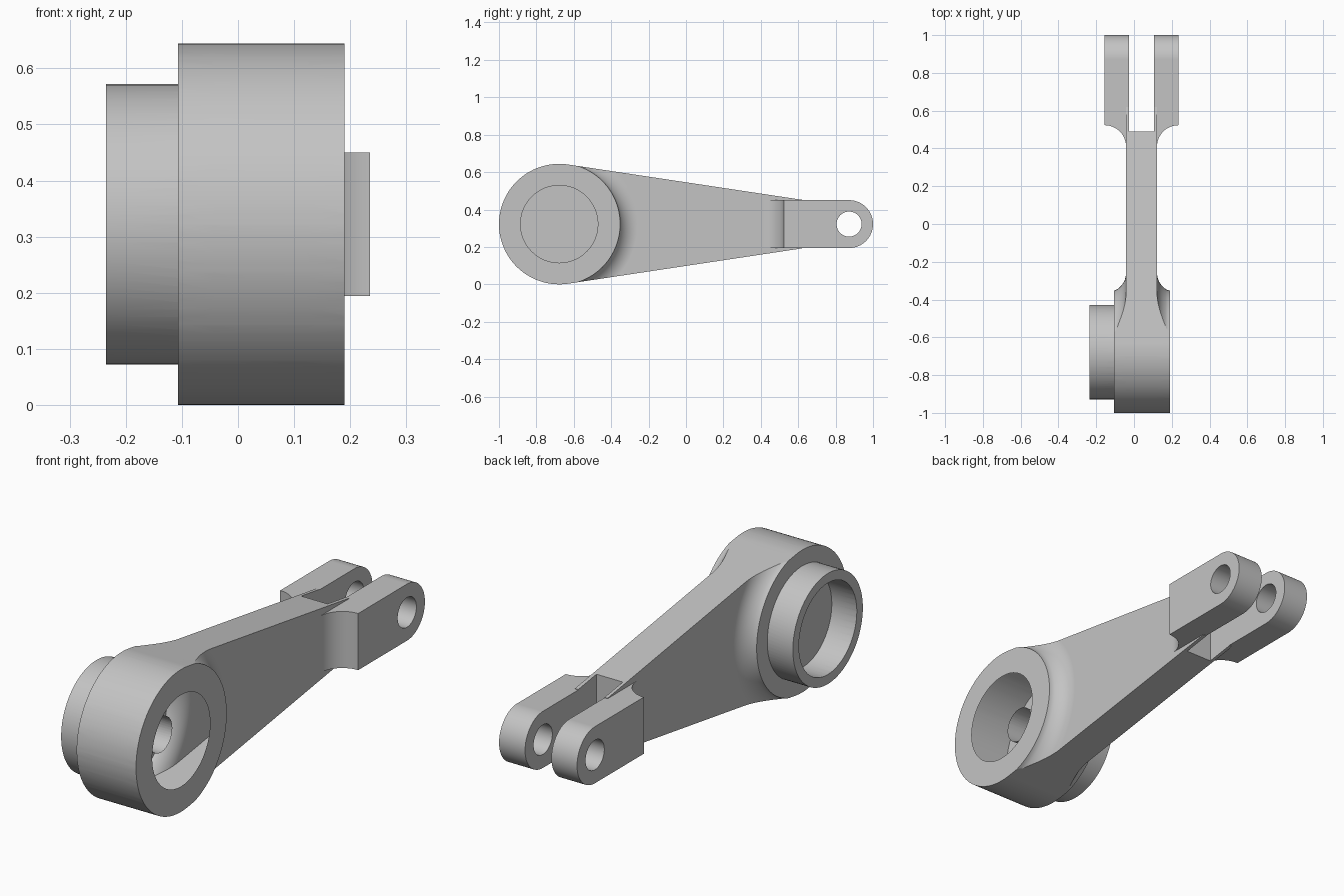
import bpy, bmesh
from math import sin, cos, pi, radians
from mathutils import Matrix, Vector

if "Cube" in bpy.data.objects:
    bpy.data.objects.remove(bpy.data.objects["Cube"])

HUB_Y, MID_Z, HUB_R = -0.678, 0.322, 0.322      # hub axis and radius
HUB_X = (-0.107, 0.19)
WEB_X = (-0.042, 0.122)
FORK_X = (-0.155, 0.235)
FORK_R = 0.128                                  # half height of the fork
MID_X = 0.04

steel = bpy.data.materials.new("grey_steel")
steel.use_nodes = True
colour = (0.55, 0.55, 0.55, 1)
steel.diffuse_color = colour
steel.node_tree.nodes["Principled BSDF"].inputs["Base Color"].default_value = colour


def finish(bm, name):
    bmesh.ops.recalc_face_normals(bm, faces=bm.faces)
    mesh = bpy.data.meshes.new(name)
    bm.to_mesh(mesh)
    bm.free()
    mesh.materials.append(steel)
    obj = bpy.data.objects.new(name, mesh)
    bpy.context.collection.objects.link(obj)
    return obj


def prism(name, points, axis, lo, hi):
    """Extrude an outline: (y, z) along x, or (x, y) along z."""
    bm = bmesh.new()
    place = (lambda p: (lo, *p)) if axis == "x" else (lambda p: (*p, lo))
    face = bm.faces.new([bm.verts.new(place(p)) for p in points])
    new = bmesh.ops.extrude_face_region(bm, geom=[face])["geom"]
    move = Vector((hi - lo, 0, 0) if axis == "x" else (0, 0, hi - lo))
    bmesh.ops.translate(bm, vec=move, verts=[v for v in new if isinstance(v, bmesh.types.BMVert)])
    return finish(bm, name)


def lathe(name, profile, steps=96):
    """Spin an (x, radius) profile around the hub axis."""
    bm = bmesh.new()
    verts = [bm.verts.new((x, HUB_Y, MID_Z + r)) for x, r in profile]
    edges = [bm.edges.new(pair) for pair in zip(verts, verts[1:])]
    bmesh.ops.spin(bm, geom=verts + edges, cent=(0, HUB_Y, MID_Z), axis=(1, 0, 0),
                   angle=2 * pi, steps=steps, use_merge=False)
    bmesh.ops.remove_doubles(bm, verts=bm.verts, dist=1e-5)
    return finish(bm, name)


def arc(cy, cz, r, start, end, steps):
    angles = [radians(start + (end - start) * i / steps) for i in range(steps + 1)]
    return [(cy + r * cos(a), cz + r * sin(a)) for a in angles]


def rod(name, y, r, lo, hi):
    return prism(name, arc(y, MID_Z, r, 0, 352.5, 47), "x", lo, hi)


def combine(target, tool, operation):
    mod = target.modifiers.new(operation, "BOOLEAN")
    mod.object, mod.operation, mod.solver = tool, operation, "EXACT"
    bpy.context.view_layer.objects.active = target
    bpy.ops.object.modifier_apply(modifier=mod.name)
    bpy.data.objects.remove(tool)


# Tapered web, tangent to the hub
taper = 8.5
web_outline = arc(HUB_Y, MID_Z, HUB_R, 90 - taper, 270 + taper, 64)
web_outline += [(0.62, MID_Z - 0.13), (0.62, MID_Z + 0.13)]
arm = prism("link_arm", web_outline, "x", *WEB_X)

# Hub with flared fillets, trimmed to the outline of the web
R = 0.104
flare = [(WEB_X[1] + R + x, 0.42 + r) for x, r in arc(0, 0, R, 180, 249, 10)]
flare[-1] = (HUB_X[1], 0.326)
half = flare + [(HUB_X[1], 0)]
mirrored = [(2 * MID_X - x, r) for x, r in reversed(half)]
mirrored[0], mirrored[1] = (HUB_X[0], 0), (HUB_X[0], 0.326)
hub = lathe("hub", mirrored + half)
combine(hub, prism("hub_trim", web_outline, "x", -0.4, 0.4), "INTERSECT")
combine(arm, hub, "UNION")

# Fork block: plan outline with concave shoulders, trimmed to a rounded side
shoulder_r = FORK_X[1] - WEB_X[1]
right = [(WEB_X[1] - 0.01, 0.35), (WEB_X[1] - 0.01, 0.405)]
right += arc(FORK_X[1], 0.41, shoulder_r, 180, 90, 12)
right += [(FORK_X[1], 1.1)]
left = [(2 * MID_X - x, y) for x, y in reversed(right)]
fork = prism("fork", right + left, "z", 0, 0.7)
side = arc(1 - FORK_R, MID_Z, FORK_R, -90, 90, 32) + [(0.3, MID_Z + FORK_R), (0.3, MID_Z - FORK_R)]
combine(fork, prism("fork_trim", side, "x", -0.4, 0.4), "INTERSECT")
combine(arm, fork, "UNION")

# Boss on the hub
combine(arm, lathe("boss", [(-0.235, 0), (-0.235, 0.25), (-0.06, 0.25), (-0.06, 0)]), "UNION")

# Fork slot, pin hole, axle hole and the two bearing recesses
slot = [(-0.027, 0.49), (0.105, 0.49), (0.105, 1.2), (-0.027, 1.2)]
for cutter in (prism("slot", slot, "z", -0.1, 0.8),
               rod("pin_hole", 1 - FORK_R, 0.067, -0.5, 0.5),
               rod("axle_hole", HUB_Y, 0.08, -0.5, 0.5),
               rod("outer_recess", HUB_Y, 0.207, 0.09, 0.5),
               rod("boss_recess", HUB_Y, 0.207, -0.5, -0.11)):
    combine(arm, cutter, "DIFFERENCE")

# Smooth curved faces, keep edges crisp
bpy.ops.object.select_all(action="DESELECT")
arm.select_set(True)
bpy.context.view_layer.objects.active = arm
bpy.ops.object.shade_smooth_by_angle(angle=radians(25))
normals = arm.modifiers.new("even_normals", "WEIGHTED_NORMAL")
normals.keep_sharp = True
